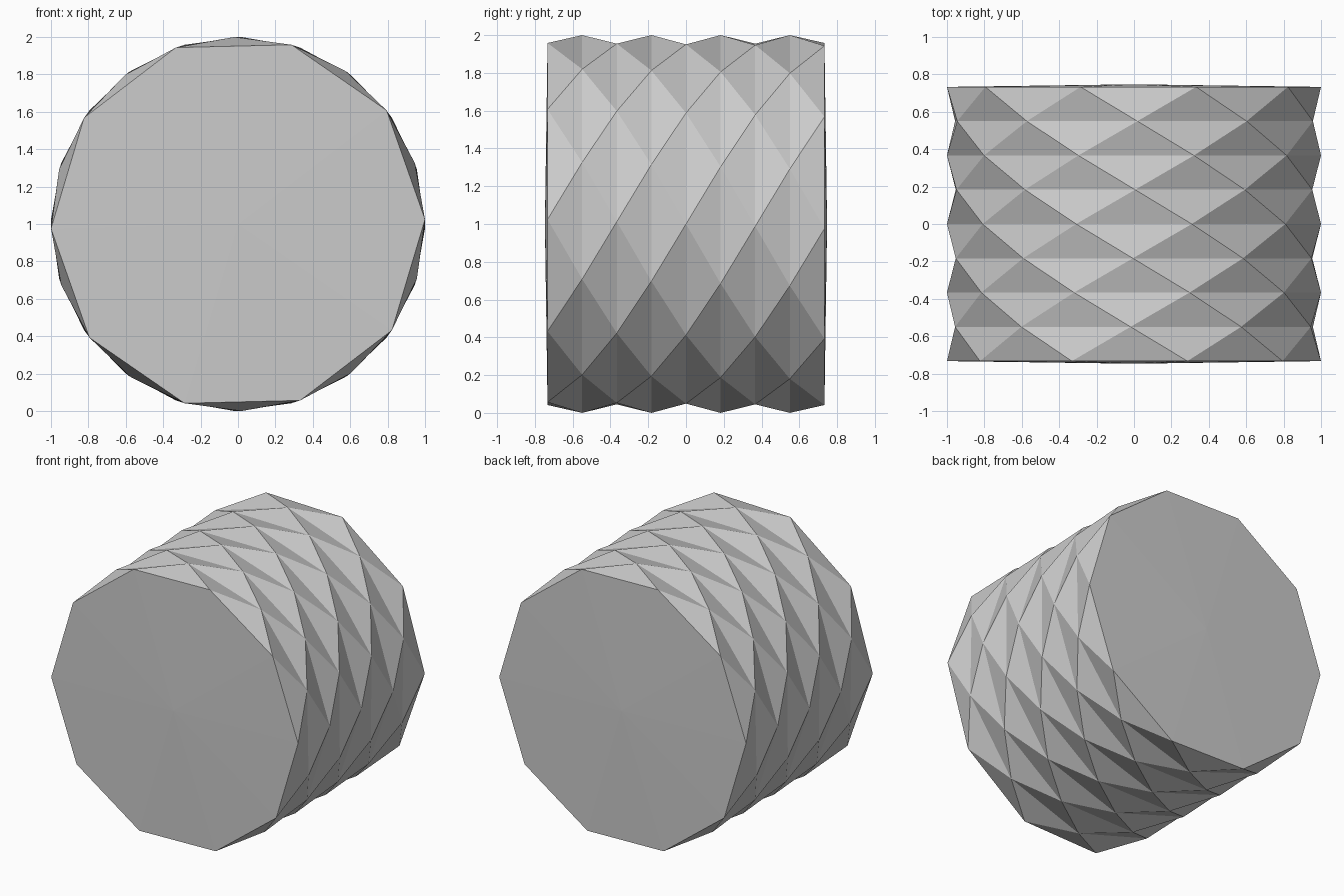
import bpy, bmesh
from math import cos, sin, pi, radians

if "Cube" in bpy.data.objects:
    bpy.data.objects.remove(bpy.data.objects["Cube"])

SIDES, RINGS = 10, 9
HALF = 0.733      # half length to the end rings
TIP = 0.747       # slightly domed cap centres
TWIST = radians(1.4)

bm = bmesh.new()

# Rings along y, every other one turned half a step, with a slight overall twist
rings = []
for i in range(RINGS):
    t = i / (RINGS - 1) * 2 - 1
    turn = -TWIST * t + (i % 2) * pi / SIDES
    rings.append([bm.verts.new((cos(turn + k * 2 * pi / SIDES), HALF * t,
                                1 + sin(turn + k * 2 * pi / SIDES)))
                  for k in range(SIDES)])

# Folded triangle bands between rings
for i in range(RINGS - 1):
    a, b = rings[i], rings[i + 1]
    s = i % 2
    for k in range(SIDES):
        n = (k + 1) % SIDES
        if s == 0:
            bm.faces.new((a[k], a[n], b[k]))
            bm.faces.new((b[k], a[n], b[n]))
        else:
            bm.faces.new((a[k], b[n], b[k]))
            bm.faces.new((a[k], a[n], b[n]))

# End caps as shallow cones
for ring, y in ((rings[0], -TIP), (rings[-1], TIP)):
    c = bm.verts.new((0, y, 1))
    for k in range(SIDES):
        bm.faces.new((ring[k], ring[(k + 1) % SIDES], c))

bmesh.ops.recalc_face_normals(bm, faces=bm.faces[:])
mesh = bpy.data.meshes.new("faceted_drum")
bm.to_mesh(mesh)
bm.free()
bpy.context.collection.objects.link(bpy.data.objects.new("faceted_drum", mesh))
